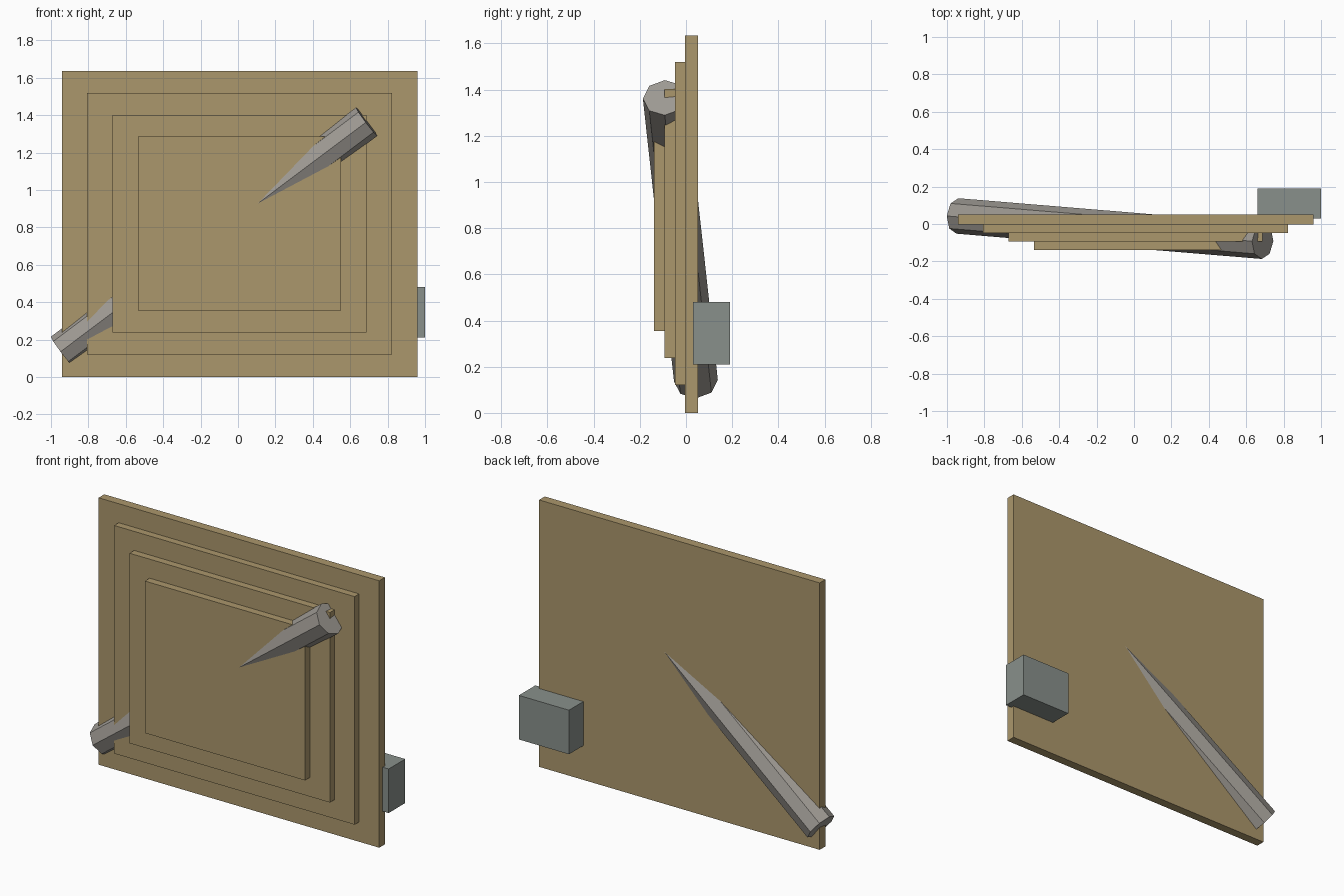
import bpy
from mathutils import Vector, Matrix

if "Cube" in bpy.data.objects:
    bpy.data.objects.remove(bpy.data.objects["Cube"])


def material(name, rgb):
    m = bpy.data.materials.new(name)
    m.diffuse_color = (*rgb, 1)
    m.use_nodes = True
    m.node_tree.nodes["Principled BSDF"].inputs["Base Color"].default_value = m.diffuse_color
    return m


TAN = material("tan", (0.41, 0.31, 0.15))
STEEL = material("steel", (0.25, 0.28, 0.26))
GREY = material("warm_grey", (0.34, 0.32, 0.29))


def box(name, lo, hi, mat):
    lo, hi = Vector(lo), Vector(hi)
    bpy.ops.mesh.primitive_cube_add(size=1, location=(lo + hi) / 2)
    ob = bpy.context.object
    ob.name = name
    ob.scale = hi - lo
    ob.data.materials.append(mat)
    return ob


# Stepped panels: each is smaller and further forward than the last
names = ["back_panel", "second_panel", "third_panel", "front_panel"]
fronts = [-0.004, -0.048, -0.093, -0.139]
backs = [0.051] + fronts[:3]
for i, name in enumerate(names):
    dx, dz = 0.136 * i, 0.1165 * i
    box(name, (-0.942 + dx, fronts[i], 0.005 * (i > 0) + dz),
        (0.960 - dx, backs[i], 1.635 - dz), TAN)

# Small block behind the lower right edge
box("side_block", (0.66, 0.03, 0.21), (1.0, 0.19, 0.48), STEEL)

# Eight-sided rod driven diagonally through the panels, one edge facing front
a, b = Vector((-0.944, 0.043, 0.139)), Vector((0.688, -0.092, 1.365))
axis = (b - a).normalized()
up = Vector((-axis.z, 0, axis.x)).normalized()
side = up.cross(axis)
bpy.ops.mesh.primitive_cylinder_add(vertices=8, radius=0.095, depth=(b - a).length)
rod = bpy.context.object
rod.name = "diagonal_rod"
rot = Matrix((up, axis.cross(up), axis)).transposed()
rod.matrix_world = Matrix.Translation((a + b) / 2) @ rot.to_4x4()
rod.data.materials.append(GREY)
